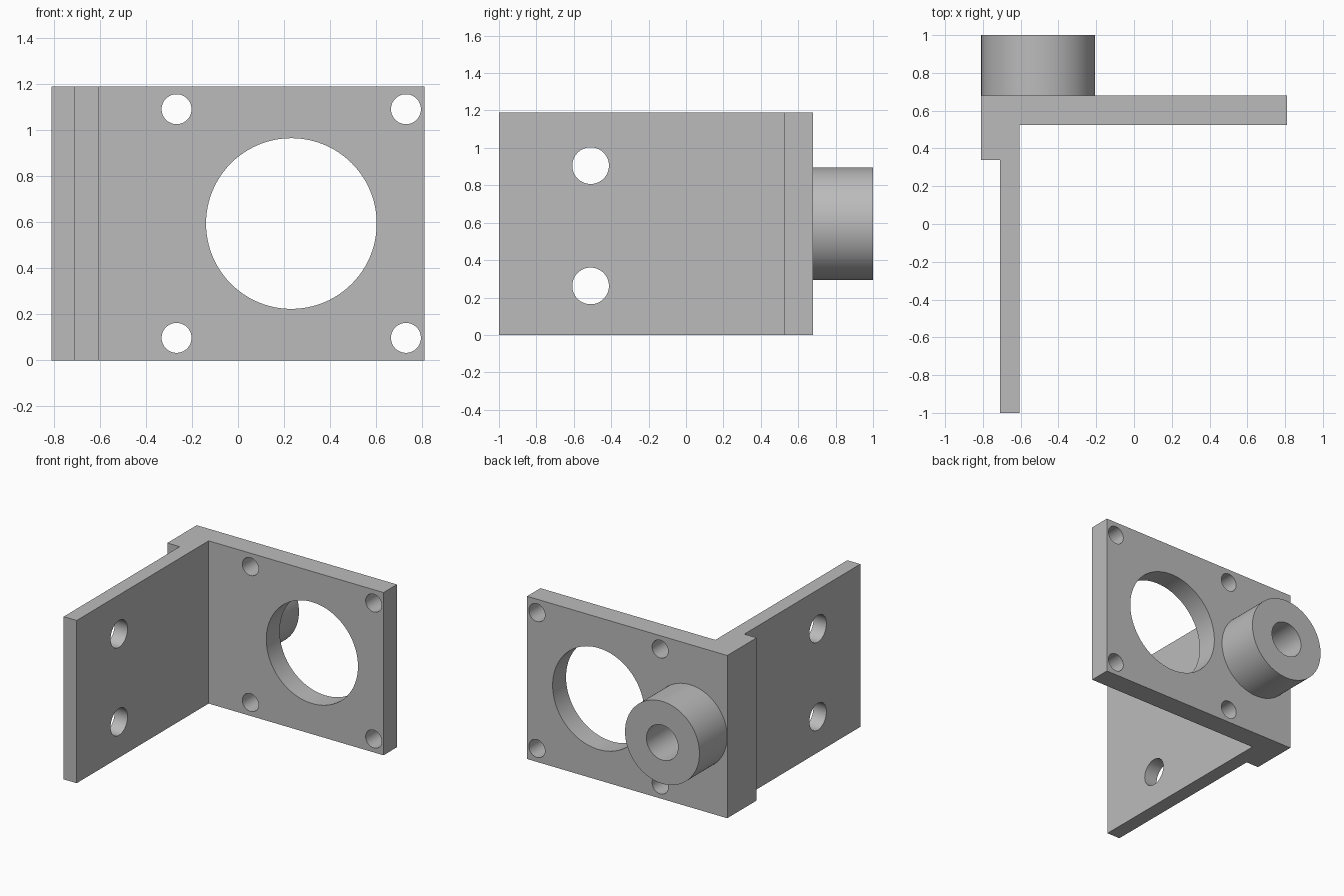
import bpy, bmesh, math

if "Cube" in bpy.data.objects:
    bpy.data.objects.remove(bpy.data.objects["Cube"], do_unlink=True)

GREY = (0.5, 0.5, 0.5, 1)
HEIGHT = 1.19
MID = HEIGHT / 2

metal = bpy.data.materials.new("plain_grey")
metal.use_nodes = True
metal.diffuse_color = GREY
metal.node_tree.nodes["Principled BSDF"].inputs["Base Color"].default_value = GREY


def extrude_profile(name, points, height):
    """Solid made by raising a closed outline from the ground."""
    bm = bmesh.new()
    base = bm.faces.new([bm.verts.new((x, y, 0)) for x, y in points])
    raised = bmesh.ops.extrude_face_region(bm, geom=[base])["geom"]
    verts = [v for v in raised if isinstance(v, bmesh.types.BMVert)]
    bmesh.ops.translate(bm, verts=verts, vec=(0, 0, height))
    bmesh.ops.recalc_face_normals(bm, faces=bm.faces)
    mesh = bpy.data.meshes.new(name)
    bm.to_mesh(mesh)
    bm.free()
    mesh.materials.append(metal)
    obj = bpy.data.objects.new(name, mesh)
    bpy.context.collection.objects.link(obj)
    return obj


def cylinder(axis, centre, radius, length):
    rotation = (math.pi / 2, 0, 0) if axis == "y" else (0, math.pi / 2, 0)
    bpy.ops.mesh.primitive_cylinder_add(vertices=96, radius=radius, depth=length,
                                        location=centre, rotation=rotation)
    obj = bpy.context.object
    obj.data.materials.append(metal)
    return obj


def combine(body, tool, operation):
    """Apply a boolean to the body and discard the tool."""
    mod = body.modifiers.new("boolean", "BOOLEAN")
    mod.operation = operation
    mod.solver = "EXACT"
    mod.object = tool
    bpy.context.view_layer.objects.active = body
    bpy.ops.object.modifier_apply(modifier=mod.name)
    bpy.data.objects.remove(tool, do_unlink=True)


# Angle bracket: back plate, thickened corner and forward arm
outline = [(-0.81, 0.68), (-0.81, 0.34), (-0.71, 0.34), (-0.71, -1),
           (-0.605, -1), (-0.605, 0.525), (0.81, 0.525), (0.81, 0.68)]
bracket = extrude_profile("angle_bracket", outline, HEIGHT)

# Round boss on the back, with a blind bore
combine(bracket, cylinder("y", (-0.508, 0.81, MID), 0.301, 0.38), "UNION")
combine(bracket, cylinder("y", (-0.508, 0.93, MID), 0.128, 0.5), "DIFFERENCE")

# Large opening in the back plate
combine(bracket, cylinder("y", (0.232, 0.6, MID), 0.371, 0.4), "DIFFERENCE")

# Four screw holes around the opening
for x in (-0.267, 0.73):
    for side in (-1, 1):
        centre = (x, 0.6, MID + side * 0.497)
        combine(bracket, cylinder("y", centre, 0.065, 0.4), "DIFFERENCE")

# Two mounting holes in the arm
for z in (0.262, 0.905):
    combine(bracket, cylinder("x", (-0.66, -0.51, z), 0.098, 0.4), "DIFFERENCE")

bpy.ops.object.select_all(action="DESELECT")
bracket.select_set(True)
bpy.context.view_layer.objects.active = bracket
bpy.ops.object.shade_smooth_by_angle(angle=math.radians(30))
